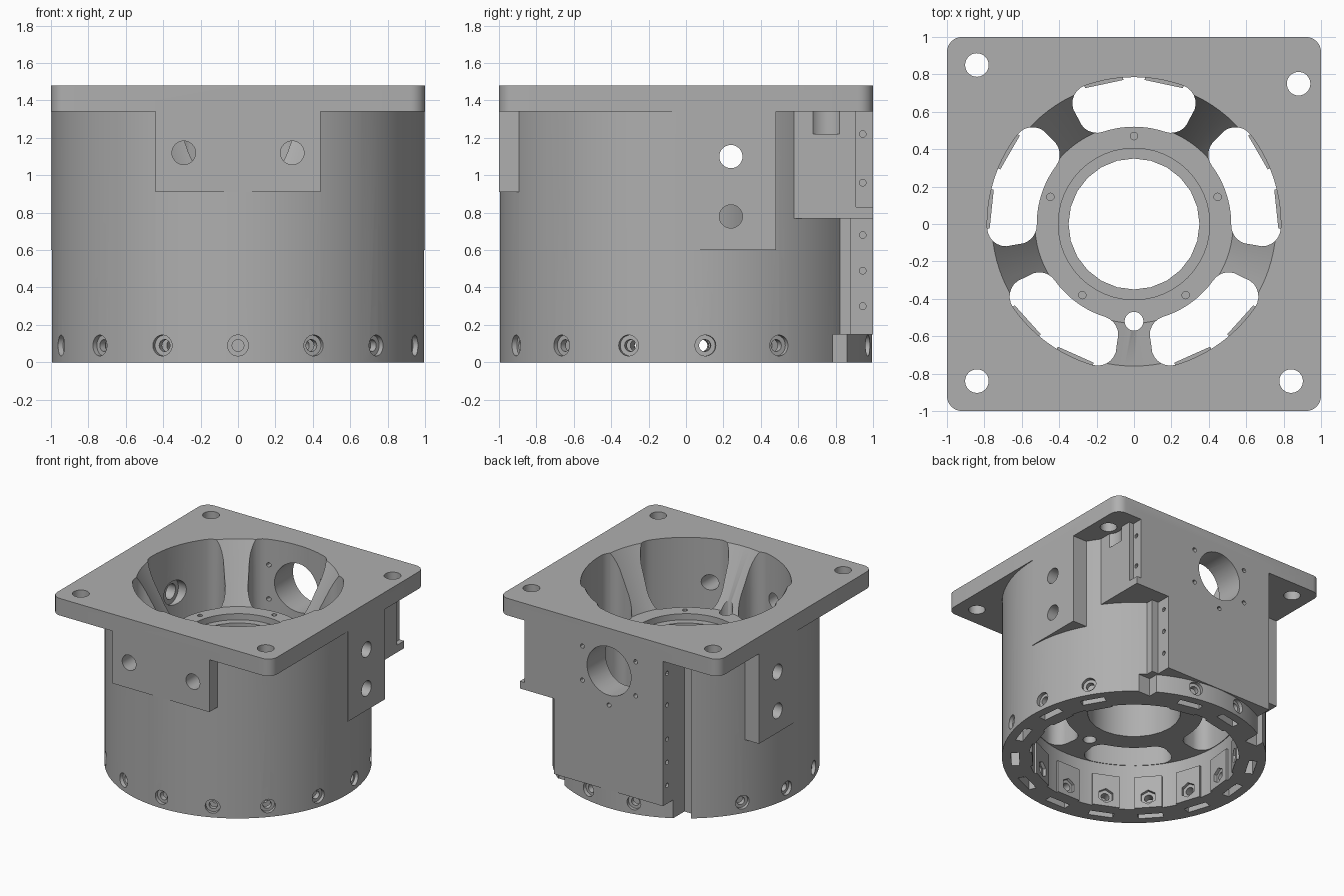
import bpy, bmesh, math
from mathutils import Vector, Matrix

old = bpy.data.objects.get("Cube")
if old:
    bpy.data.objects.remove(old, do_unlink=True)

grey = bpy.data.materials.new("machined_grey")
grey.use_nodes = True
colour = (0.43, 0.43, 0.43, 1)
grey.diffuse_color = colour
grey.node_tree.nodes["Principled BSDF"].inputs["Base Color"].default_value = colour


# Shape helpers: each adds one closed solid to a bmesh
def box(bm, x, y, z, turn=0):
    m = Matrix.Rotation(turn, 4, 'Z') @ Matrix.Translation([(a + b) / 2 for a, b in (x, y, z)])
    m = m @ Matrix.Diagonal((x[1] - x[0], y[1] - y[0], z[1] - z[0], 1))
    bmesh.ops.create_cube(bm, size=1, matrix=m)


def rod(bm, a, b, r, r_end=None, sides=32):
    a, b = Vector(a), Vector(b)
    m = Matrix.Translation((a + b) / 2) @ (b - a).to_track_quat('Z', 'Y').to_matrix().to_4x4()
    bmesh.ops.create_cone(bm, cap_ends=True, segments=sides, radius1=r,
                          radius2=r if r_end is None else r_end, depth=(b - a).length, matrix=m)


def prism(bm, points, z0, z1):
    face = bm.faces.new([bm.verts.new((x, y, z0)) for x, y in points])
    ext = bmesh.ops.extrude_face_region(bm, geom=[face])["geom"]
    bmesh.ops.translate(bm, vec=(0, 0, z1 - z0), verts=[v for v in ext if isinstance(v, bmesh.types.BMVert)])
    bmesh.ops.recalc_face_normals(bm, faces=bm.faces)


def arc(cx, cy, r, a0, a1, n):
    return [(cx + r * math.cos(a0 + (a1 - a0) * i / n), cy + r * math.sin(a0 + (a1 - a0) * i / n))
            for i in range(n + 1)]


def make(name, bm):
    mesh = bpy.data.meshes.new(name)
    bm.to_mesh(mesh)
    bm.free()
    mesh.materials.append(grey)
    ob = bpy.data.objects.new(name, mesh)
    bpy.context.scene.collection.objects.link(ob)
    return ob


def combine(operation, bm):
    tool = make("tool", bm)
    tool.hide_render = True
    mod = housing.modifiers.new(operation, 'BOOLEAN')
    mod.operation, mod.solver, mod.object = operation, 'EXACT', tool
    bpy.context.view_layer.objects.active = housing
    bpy.ops.object.modifier_apply(modifier=mod.name)
    bpy.data.objects.remove(tool, do_unlink=True)


def cut(*shapes):
    bm = bmesh.new()
    for fn, *args in shapes:
        fn(bm, *args)
    combine('DIFFERENCE', bm)


def add(*shapes):
    bm = bmesh.new()
    for fn, *args in shapes:
        fn(bm, *args)
    combine('UNION', bm)


def polar(r, deg, z):
    a = math.radians(deg)
    return (r * math.cos(a), r * math.sin(a), z)


TOP, PLATE, HUB, CEILING = 1.48, 1.34, 1.03, 0.38

# Round body
bm = bmesh.new()
rod(bm, (0, 0, 0), (0, 0, 1.4), 0.995, None, 96)
housing = make("flanged_housing", bm)

# Square mounting plate with rounded corners
outline = []
for i, (sx, sy) in enumerate(((1, 1), (-1, 1), (-1, -1), (1, -1))):
    outline += arc(0.92 * sx, 0.92 * sy, 0.08, i * math.pi / 2, (i + 1) * math.pi / 2, 6)
add((prism, outline, PLATE, TOP))

# Flat pads on the front and both sides
add((box, (-0.44, 0.44), (-1, -0.6), (0.91, 1.4)))
add((box, (0.6, 1), (0, 0.48), (0.6, 1.4)), (box, (-1, -0.6), (0, 0.48), (0.6, 1.4)))

# Back mounting block: wide above, narrow below
add((box, (-0.49, 0.81), (0.4, 1), (0.77, 1.4)))
add((box, (-0.49, 0.56), (0.4, 1), (0.15, 0.9)))

# Stepped edge strips, bottom notch and full-height groove
cut((box, (0.77, 0.95), (0.91, 1.1), (0.83, PLATE)),
    (box, (0.5, 0.7), (0.88, 1.1), (0.15, 0.77)),
    (box, (-0.6, -0.49), (0.72, 1.1), (-0.1, PLATE)))
cut((box, (0.5, 0.61), (0.78, 1.1), (-0.1, 0.15)))

# Lower cavity and conical upper bowl
cut((rod, (0, 0, -0.1), (0, 0, CEILING), 0.79, None, 96),
    (rod, (0, 0, HUB), (0, 0, 1.6), 0.53, 0.821, 96))

# Five rounded openings that leave the sloping ribs
kidneys = []
half, rc, r_out, r_in = math.radians(28), 0.1, 0.785, 0.52
for k in range(5):
    mid = math.radians(90 + 72 * k)
    ao = half - math.asin(rc / (r_out - rc))
    ai = half - math.asin(rc / (r_in + rc))
    ro, ri, q = r_out - rc, r_in + rc, math.pi / 2
    pts = arc(0, 0, r_out, mid - ao, mid + ao, 14)
    pts += arc(ro * math.cos(mid + ao), ro * math.sin(mid + ao), rc, mid + ao, mid + ao + q, 6)[1:]
    pts += arc(ri * math.cos(mid + ai), ri * math.sin(mid + ai), rc, mid + ai + q, mid + ai + 2 * q, 6)
    pts += arc(0, 0, r_in, mid + ai, mid - ai, 10)[1:]
    pts += arc(ri * math.cos(mid - ai), ri * math.sin(mid - ai), rc, mid - ai + 2 * q, mid - ai + 3 * q, 6)[1:]
    pts += arc(ro * math.cos(mid - ao), ro * math.sin(mid - ao), rc, mid - ao - q, mid - ao, 6)[:-1]
    kidneys.append((prism, pts, 0.3, 1.6))
cut(*kidneys)

# Hub bore with a shallow seat, hub screw holes and one rib hole
cut((rod, (0, 0, 0.2), (0, 0, 1.3), 0.35, None, 24),
    (rod, (0, -0.52, 0.2), (0, -0.52, 1.6), 0.05),
    *[(rod, polar(0.47, 90 + 72 * k, 0.9), polar(0.47, 90 + 72 * k, 1.1), 0.02, None, 12)
      for k in range(5) if k != 5])
cut((rod, (0, 0, HUB - 0.05), (0, 0, 1.2), 0.405, None, 48))

# Plate corner holes and the bolt pocket under one of them
corners = ((-0.84, 0.85), (0.88, 0.75), (-0.84, -0.84), (0.84, -0.84))
cut(*[(rod, (x, y, 1.3), (x, y, 1.6), 0.063) for x, y in corners])
cut((rod, (0.88, 0.75, 1.22), (0.88, 0.75, PLATE), 0.1))

# Cross holes through the front and side pads
cut(*[(rod, (x, -1.1, 1.12), (x, -0.6, 1.12), 0.063) for x in (-0.29, 0.29)],
    *[(rod, (s * 1.1, 0.24, z), (s * 0.6, 0.24, z), 0.062) for s in (-1, 1) for z in (1.1, 0.78)])
cut(*[(rod, (s * 0.6, 0.24, 1.1), (s * 0.78, 0.24, 1.1), 0.1) for s in (-1, 1)])

# Large back port with its small bolt holes
port = 1.13
cut((rod, (0, 0.6, port), (0, 1.1, port), 0.2, None, 48),
    *[(rod, (0.28 * math.sin(a), 0.6, port - 0.28 * math.cos(a)),
       (0.28 * math.sin(a), 1.1, port - 0.28 * math.cos(a)), 0.018, None, 12)
      for a in (math.radians(60 * k) for k in (0, 1, 2, 4, 5))])

# Small threaded holes along the back block edges
strip = [(0.7, 0.9, z) for z in (1.22, 0.96)] + [(0.43, 0.7, z) for z in (0.68, 0.49, 0.3)]
strip += [(-0.42, -0.6, z) for z in (1.22, 0.96, 0.68, 0.49, 0.3)]
cut(*[(rod, (a, 0.945, z), (b, 0.945, z), 0.018, None, 12) for a, b, z in strip])

# Bottom ring: flat inner pads, pockets, screw holes and nut seats
angles = [270 + 24 * k for k in range(15) if k not in (6, 9)]
add(*[(box, (0.765, 0.85), (-0.105, 0.105), (0, 0.27), math.radians(a)) for a in angles])
cut(*[(box, (0.865, 0.925), (-0.095, 0.095), (-0.1, 0.18), math.radians(a)) for a in angles])
for r0, r1, radius, sides in ((0.7, 1.1, 0.032, 16), (0.965, 1.1, 0.056, 24), (0.7, 0.79, 0.062, 6)):
    cut(*[(rod, polar(r0, a, 0.09), polar(r1, a, 0.09), radius, None, sides) for a in angles])

# Smooth round surfaces, crisp edges
bpy.ops.object.select_all(action='DESELECT')
housing.select_set(True)
bpy.context.view_layer.objects.active = housing
bpy.ops.object.shade_smooth_by_angle(angle=math.radians(30))
